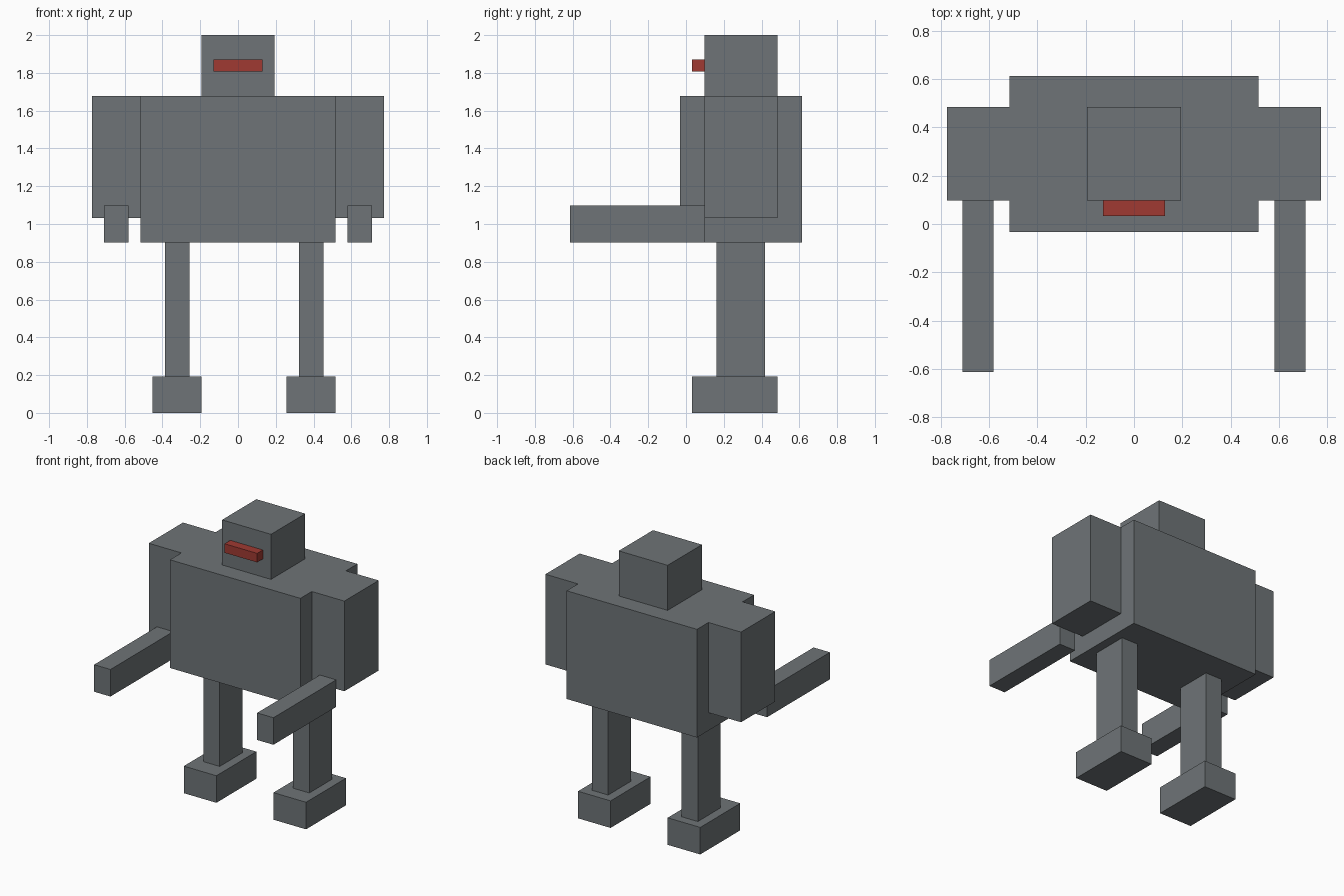
import bpy

if "Cube" in bpy.data.objects:
    bpy.data.objects.remove(bpy.data.objects["Cube"])

U = 2.0 / 31  # the model sits on a grid of 31 units in height


def material(name, rgb):
    m = bpy.data.materials.new(name)
    m.diffuse_color = (*rgb, 1.0)
    m.use_nodes = True
    m.node_tree.nodes["Principled BSDF"].inputs["Base Color"].default_value = m.diffuse_color
    return m


grey = material("dark grey", (0.156, 0.174, 0.184))
red = material("red", (0.35, 0.042, 0.032))


def box(name, x, y, z, mat=grey):
    """Box from (min, max) ranges in grid units."""
    ranges = (x, y, z)
    bpy.ops.mesh.primitive_cube_add(
        size=1, location=[(a + b) / 2 * U for a, b in ranges])
    ob = bpy.context.object
    ob.name = name
    ob.scale = [(b - a) * U for a, b in ranges]
    bpy.ops.object.transform_apply(location=False, rotation=False, scale=True)
    ob.data.materials.append(mat)
    return ob


# body and head
box("torso", (-8, 8), (-0.5, 9.5), (14, 26))
box("head", (-3, 3), (1.5, 7.5), (26, 31))
box("visor", (-2, 2), (0.5, 1.5), (28, 29), red)

# arms, mirrored
for side, s in (("right", -1), ("left", 1)):
    box(side + "_upper_arm", sorted((s * 8, s * 12)), (1.5, 7.5), (16, 26))
    box(side + "_forearm", sorted((s * 9, s * 11)), (-9.5, 1.5), (14, 17))

# legs and feet, set slightly off centre
for side, x in (("right", -5), ("left", 6)):
    box(side + "_leg", (x - 1, x + 1), (2.5, 6.5), (3, 14))
    box(side + "_foot", (x - 2, x + 2), (0.5, 7.5), (0, 3))
